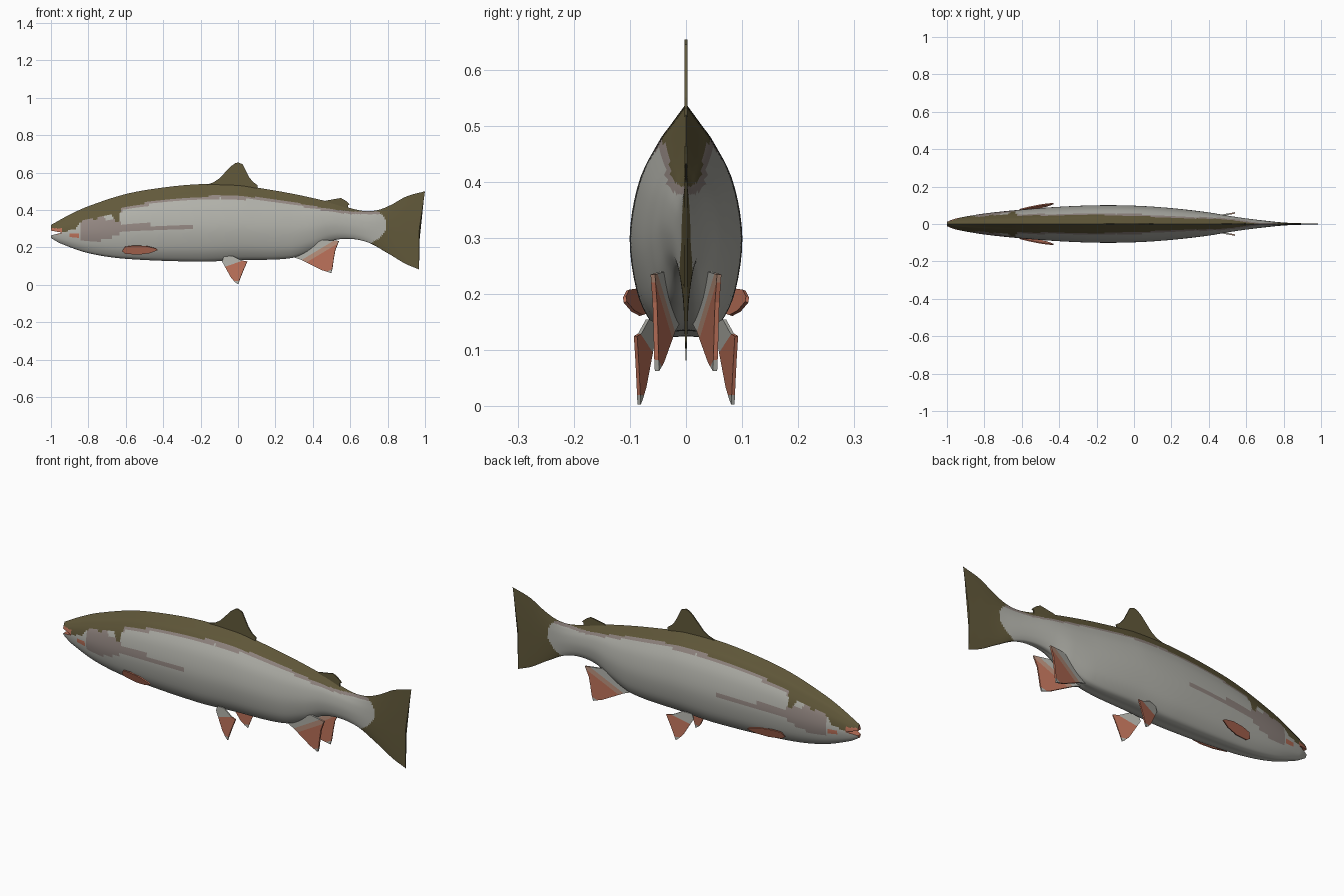
import bpy, bmesh
from mathutils import Vector

cube = bpy.data.objects.get("Cube")
if cube:
    bpy.data.objects.remove(cube, do_unlink=True)


def material(name, rgb):
    m = bpy.data.materials.new(name)
    m.use_nodes = True
    m.diffuse_color = (*rgb, 1)
    bsdf = m.node_tree.nodes["Principled BSDF"]
    bsdf.inputs["Base Color"].default_value = (*rgb, 1)
    bsdf.inputs["Roughness"].default_value = 0.6
    return m


OLIVE, SILVER, PINK, SALMON, PEACH = range(5)
MATS = [material("olive back", (0.122, 0.1, 0.043)),
        material("silver belly", (0.44, 0.44, 0.4)),
        material("pinkish grey stripe", (0.29, 0.24, 0.22)),
        material("salmon fin", (0.5, 0.165, 0.1)),
        material("peach fin root", (0.48, 0.28, 0.2))]


def curve(points, x):
    """Smooth interpolation through (x, value) points."""
    n = len(points)

    def slope(i):
        a, b = points[max(i - 1, 0)], points[min(i + 1, n - 1)]
        return (b[1] - a[1]) / (b[0] - a[0])

    i = 0
    while i < n - 2 and x > points[i + 1][0]:
        i += 1
    (x0, y0), (x1, y1) = points[i], points[i + 1]
    h = x1 - x0
    t = min(max((x - x0) / h, 0), 1)
    s = t * t * (3 - 2 * t)
    return (y0 + (y1 - y0) * s + h * t * (1 - t) ** 2 * slope(i)
            - h * t * t * (1 - t) * slope(i + 1))


def linear(points, x):
    for (x0, y0), (x1, y1) in zip(points, points[1:]):
        if x <= x1:
            return y0 + (y1 - y0) * (x - x0) / (x1 - x0)
    return points[-1][1]


def finish(name, bm):
    me = bpy.data.meshes.new(name)
    bm.to_mesh(me)
    bm.free()
    for m in MATS:
        me.materials.append(m)
    ob = bpy.data.objects.new(name, me)
    bpy.context.collection.objects.link(ob)
    return ob


# Body outline: back, belly and half width along the length
BACK = [(-1, .32), (-.9, .375), (-.8, .42), (-.6, .485), (-.4, .52), (-.2, .538), (0, .535),
        (.1, .52), (.3, .485), (.5, .44), (.6, .41), (.68, .394), (.75, .4), (.82, .428),
        (.9, .472), (1, .5)]
BELLY = [(-1, .25), (-.95, .222), (-.8, .17), (-.6, .14), (-.2, .125), (0, .133), (.28, .143),
         (.4, .185), (.5, .235), (.6, .246), (.7, .225), (.8, .17), (.9, .115), (1, .083)]
WIDTH = [(-1, .013), (-.95, .03), (-.8, .056), (-.6, .077), (-.4, .092), (-.2, .1), (0, .098),
         (.2, .085), (.4, .062), (.5, .045), (.6, .03), (.7, .018), (.8, .008), (.9, .004), (1, .002)]
# Half cross-section from belly to back: share of width, share of height
SECTION = [(0, 0), (.3, 0), (.56, .04), (.86, .18), (1, .42), (.84, .66), (.5, .83), (.27, .91), (0, 1)]
SEC_W = [(i / 8, p[0]) for i, p in enumerate(SECTION)]
SEC_H = [(i / 8, p[1]) for i, p in enumerate(SECTION)]

# Lower edge of the olive back
EDGE = [(-1, .285), (-.92, .285), (-.87, .3), (-.83, .345), (-.76, .352), (-.71, .375),
        (-.67, .37), (-.65, .335), (-.632, .335), (-.628, .405), (-.5, .437), (-.35, .463),
        (-.1, .477), (.1, .468), (.3, .44), (.5, .403), (.6, .392), (1, .392)]


def body_colour(x, z):
    edge = linear(EDGE, x)
    if x > .795 - 9 * (z - .32) ** 2:
        return OLIVE
    if x < -.94 and .272 < z < .302:
        return SALMON
    if z > edge:
        return OLIVE
    if -.9 < x < -.85 and abs(z - .263) < .01:
        return SALMON
    if -.72 < x < -.66 and z > .35:
        return SILVER
    if x > -.628 and z > edge - .014:
        return PINK
    if -.84 < x < -.63 and z > .235 + .5 * max(0, x + .74) ** 1.2:
        return PINK
    if -.64 < x < -.24 and abs(z - .303) < .012 + .05 * max(0, -.32 - x):
        return PINK
    return SILVER


# Body and tail fin as one loft
bm = bmesh.new()
NX, NU = 240, 36
rings = []
for i in range(NX + 1):
    x = -1 + 2 * i / NX
    top, low, half = curve(BACK, x), curve(BELLY, x), curve(WIDTH, x)
    sweep = max(0, (x - .8) / .2) ** 2
    ring = []
    for j in range(2 * NU):
        u = j / NU if j <= NU else 2 - j / NU
        side = -1 if j <= NU else 1
        w, h = curve(SEC_W, u), curve(SEC_H, u)
        if j in (0, NU):
            w = 0
        shift = .032 * sweep * min(1, (1 - h) * 2)
        ring.append(bm.verts.new((x - shift, side * w * half, low + (top - low) * h)))
    rings.append(ring)
for a, b in zip(rings, rings[1:]):
    for j in range(2 * NU):
        k = (j + 1) % (2 * NU)
        bm.faces.new((a[j], a[k], b[k], b[j]))
bm.faces.new(rings[0])
bm.faces.new(rings[-1])
bmesh.ops.recalc_face_normals(bm, faces=bm.faces)
for f in bm.faces:
    c = f.calc_center_median()
    f.material_index = body_colour(c.x, c.z)
body = finish("body", bm)

# Mouth opening cut as a wedge
bm = bmesh.new()
wedge = bm.faces.new([bm.verts.new((x, -.2, z)) for x, z in
                      [(-1.05, .298), (-.94, .279), (-1.05, .252)]])
wedge.material_index = SALMON
ext = bmesh.ops.extrude_face_region(bm, geom=[wedge])
for v in ext["geom"]:
    if isinstance(v, bmesh.types.BMVert):
        v.co.y = .2
for f in bm.faces:
    f.material_index = SALMON
bmesh.ops.recalc_face_normals(bm, faces=bm.faces)
cutter = finish("mouth_cutter", bm)
cutter.hide_render = True
cut = body.modifiers.new("mouth", "BOOLEAN")
cut.operation, cut.object, cut.solver = "DIFFERENCE", cutter, "EXACT"
cut.material_mode = "TRANSFER"
bpy.context.view_layer.objects.active = body
body.select_set(True)
bpy.ops.object.modifier_apply(modifier="mouth")
bpy.data.objects.remove(cutter, do_unlink=True)
body.data.shade_smooth()
body.data.set_sharp_from_angle(angle=.8)


def fin(name, outline, depth, base, cuts=(), thick=.006):
    """Thin plate from an x-z outline; each cut recolours the side its normal points to."""
    bm = bmesh.new()
    bm.faces.new([bm.verts.new((x, 0, z)) for x, z in outline])
    planes = [(Vector((p[0], 0, p[1])), Vector((n[0], 0, n[1])), c) for p, n, c in cuts]
    for co, no, _ in planes:
        bmesh.ops.bisect_plane(bm, geom=bm.verts[:] + bm.edges[:] + bm.faces[:],
                               plane_co=co, plane_no=no)
    for f in bm.faces:
        f.material_index = base
        for co, no, colour in planes:
            if (f.calc_center_median() - co).dot(no) > 0:
                f.material_index = colour
    for v in bm.verts:
        v.co.y = depth(v.co.x, v.co.z)
    ob = finish(name, bm)
    solid = ob.modifiers.new("thickness", "SOLIDIFY")
    solid.thickness, solid.offset = thick, 0
    return ob


# Fins on the back
fin("dorsal_fin", [(-.2, .52), (-.16, .538), (-.13, .548), (-.1, .568), (-.04, .632), (-.015, .65),
                   (0, .654), (.025, .645), (.04, .615), (.06, .575), (.08, .55), (.105, .532),
                   (.1, .5)], lambda x, z: 0, OLIVE)
fin("adipose_fin", [(.44, .43), (.47, .45), (.51, .457), (.55, .464), (.575, .45), (.598, .43),
                    (.588, .425), (.59, .39)], lambda x, z: 0, OLIVE)

# Paired fins, mirrored across the body
for side, s in (("front", -1), ("back", 1)):
    fin(side + "_pectoral_fin",
        [(-.62, .18), (-.605, .203), (-.56, .209), (-.49, .207), (-.44, .195), (-.43, .186),
         (-.47, .17), (-.53, .162), (-.6, .166)],
        lambda x, z: s * (.072 + (x + .61) * .2 + (z - .185) * .35), SALMON)
    fin(side + "_pelvic_fin",
        [(-.075, .15), (-.085, .125), (-.06, .08), (-.035, .035), (-.015, .014), (0, .003),
         (.012, .035), (.03, .08), (.05, .125), (.02, .13), (-.03, .155)],
        lambda x, z: s * (.056 + (x + .085) * .25 + (.13 - z) * .05), SALMON,
        [((0, .12), (-.35, 1), SILVER), ((0, .02), (0, -1), SILVER)])
    fin(side + "_anal_fin",
        [(.29, .15), (.34, .133), (.4, .103), (.45, .078), (.498, .063), (.505, .09), (.512, .14),
         (.52, .185), (.54, .235), (.45, .24), (.36, .19)],
        lambda x, z: s * (.016 + (x - .3) * .18), SALMON,
        [((.38, .128), (-.6, 1), PEACH), ((.37, .15), (-.6, 1), SILVER),
         ((.485, .075), (.4, -1), SILVER)], .008)
